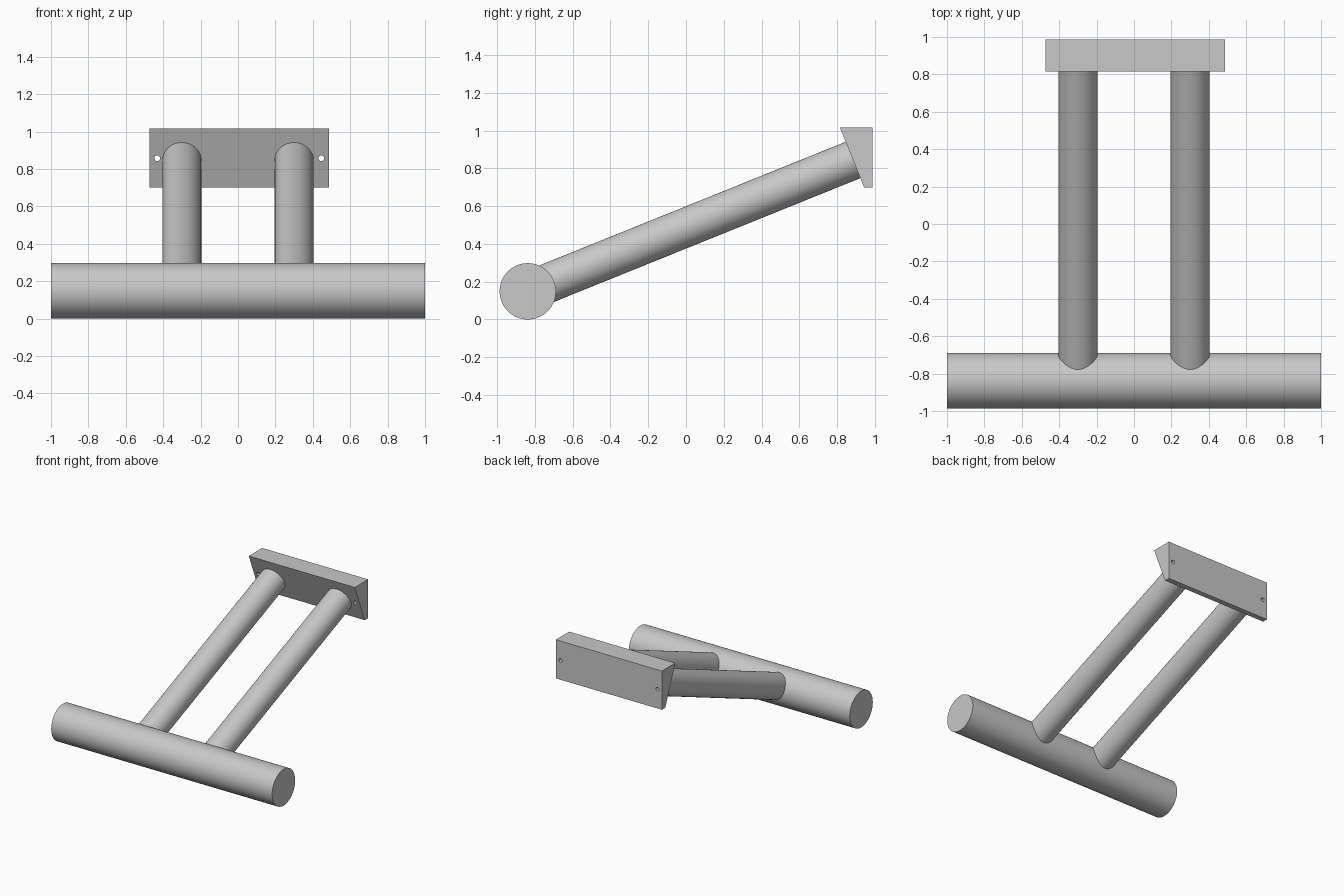
import bpy
import bmesh
import math
from mathutils import Vector

cube = bpy.data.objects.get("Cube")
if cube:
    bpy.data.objects.remove(cube, do_unlink=True)

grey = bpy.data.materials.new("light grey")
grey.use_nodes = True
colour = (0.58, 0.58, 0.58, 1)
grey.diffuse_color = colour
grey.node_tree.nodes["Principled BSDF"].inputs["Base Color"].default_value = colour


def activate(obj):
    bpy.ops.object.select_all(action="DESELECT")
    obj.select_set(True)
    bpy.context.view_layer.objects.active = obj


def rod(name, start, end, radius, sides=64):
    """Smooth capped cylinder between two points."""
    start, end = Vector(start), Vector(end)
    axis = end - start
    bpy.ops.mesh.primitive_cylinder_add(
        vertices=sides, radius=radius, depth=axis.length,
        location=(start + end) / 2,
        rotation=axis.to_track_quat("Z", "Y").to_euler())
    obj = bpy.context.object
    obj.name = name
    obj.data.materials.append(grey)
    bpy.ops.object.shade_smooth_by_angle(angle=math.radians(30))
    return obj


def extrude_x(name, profile, x0, x1):
    """Prism with a (y, z) profile running along x."""
    bm = bmesh.new()
    face = bm.faces.new([bm.verts.new((x0, y, z)) for y, z in profile])
    ext = bmesh.ops.extrude_face_region(bm, geom=[face])
    moved = [v for v in ext["geom"] if isinstance(v, bmesh.types.BMVert)]
    bmesh.ops.translate(bm, verts=moved, vec=(x1 - x0, 0, 0))
    bmesh.ops.recalc_face_normals(bm, faces=bm.faces)
    mesh = bpy.data.meshes.new(name)
    bm.to_mesh(mesh)
    bm.free()
    obj = bpy.data.objects.new(name, mesh)
    bpy.context.collection.objects.link(obj)
    mesh.materials.append(grey)
    return obj


# Wide bar across the front
bar_r = 0.149
bar_y = -0.838
rod("cross_bar", (-1, bar_y, bar_r), (1, bar_y, bar_r), bar_r, 96)

# Wedge plate at the back, its sloping face square to the arms
top_front = Vector((0.815, 1.017))
low_front = Vector((0.943, 0.70))
plate = extrude_x("mounting_plate",
                  [top_front, (0.987, 1.017), (0.987, 0.70), low_front],
                  -0.473, 0.487)

# Screw holes through the plate
for x in (-0.432, 0.445):
    cutter = rod("hole_cutter", (x, 0.7, 0.857), (x, 1.2, 0.857), 0.015, 32)
    cutter.hide_render = True
    cut = plate.modifiers.new("screw_hole", "BOOLEAN")
    cut.operation = "DIFFERENCE"
    cut.solver = "EXACT"
    cut.object = cutter
    activate(plate)
    bpy.ops.object.modifier_apply(modifier=cut.name)
    bpy.data.objects.remove(cutter, do_unlink=True)
activate(plate)
bpy.ops.object.shade_smooth_by_angle(angle=math.radians(30))

# Pair of sloping arms from the bar to the plate
slope = (low_front - top_front).normalized()
along = Vector((-slope.y, slope.x))
centre = Vector((bar_y, bar_r))
reach = (top_front - centre).dot(along) + 0.002
a = centre + along * 0.09
b = centre + along * reach
for name, x in (("right_arm", -0.3), ("left_arm", 0.3)):
    rod(name, (x, a.x, a.y), (x, b.x, b.y), 0.104)
